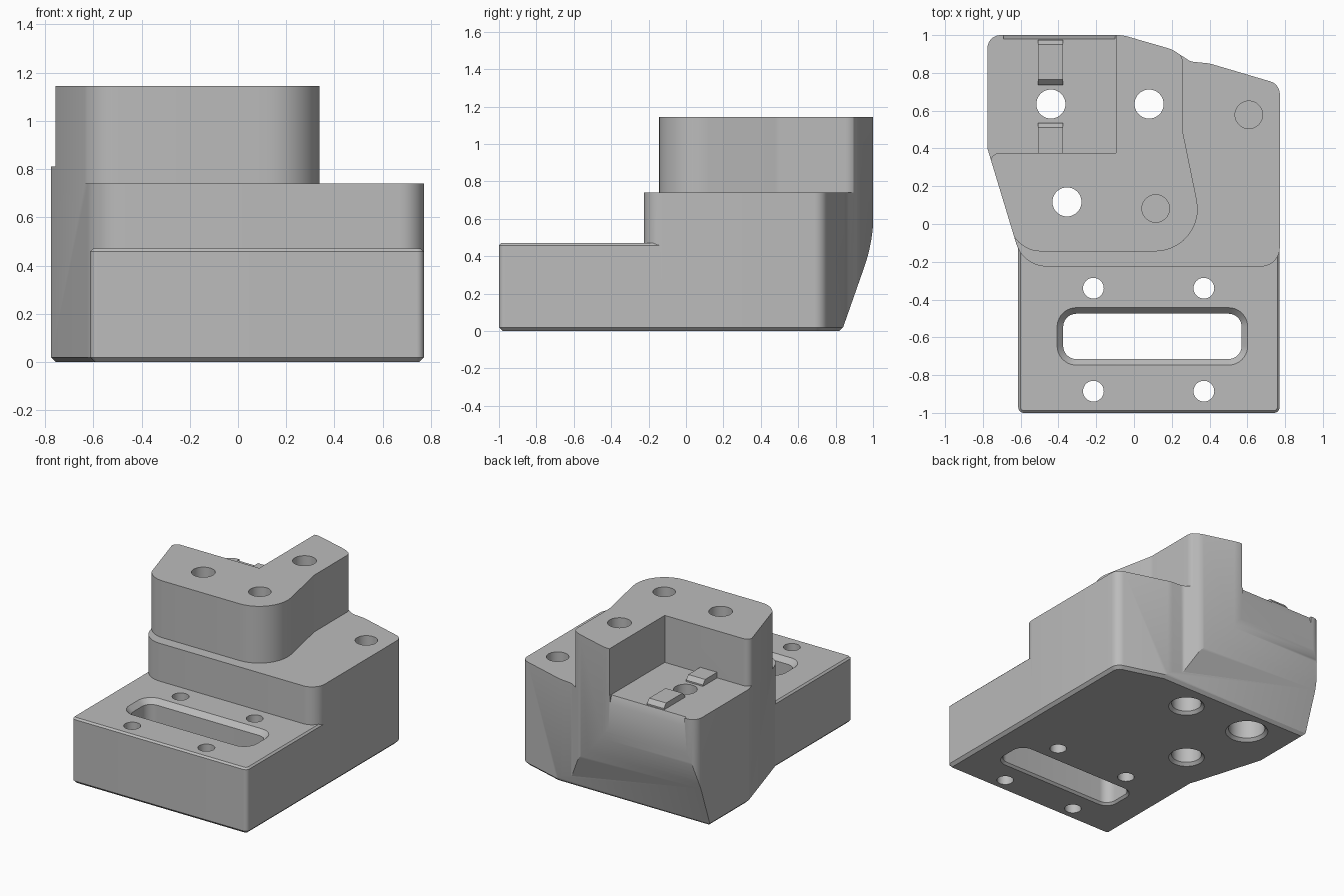
import bpy, bmesh, math
from mathutils import Vector

if "Cube" in bpy.data.objects:
    bpy.data.objects.remove(bpy.data.objects["Cube"])

grey = bpy.data.materials.new("plain_grey")
grey.use_nodes = True
grey.diffuse_color = (0.5, 0.5, 0.5, 1)
grey.node_tree.nodes["Principled BSDF"].inputs["Base Color"].default_value = (0.5, 0.5, 0.5, 1)


def rounded(corners, steps=10):
    """Turn (x, y, radius) corners into a filleted outline."""
    out = []
    for i, (x, y, r) in enumerate(corners):
        p = Vector((x, y))
        if not r:
            out.append(p)
            continue
        a = (Vector(corners[i - 1][:2]) - p).normalized()
        b = (Vector(corners[(i + 1) % len(corners)][:2]) - p).normalized()
        half = a.angle(b) / 2
        centre = p + (a + b).normalized() * (r / math.sin(half))
        start = p + a * (r / math.tan(half)) - centre
        end = p + b * (r / math.tan(half)) - centre
        sweep = start.angle_signed(end)
        for k in range(steps + 1):
            t = -sweep * k / steps
            c, s = math.cos(t), math.sin(t)
            out.append(centre + Vector((start.x * c - start.y * s, start.x * s + start.y * c)))
    return out


def circle(x, y, r, n=40):
    return [Vector((x + r * math.cos(math.tau * i / n), y + r * math.sin(math.tau * i / n))) for i in range(n)]


def box(x0, x1, y0, y1, r=0):
    return rounded([(x0, y0, r), (x1, y0, r), (x1, y1, r), (x0, y1, r)])


def inset(pts, d):
    """Offset a counter-clockwise outline inwards by d."""
    out = []
    for i, p in enumerate(pts):
        e = (p - pts[i - 1]).normalized()
        f = (pts[(i + 1) % len(pts)] - p).normalized()
        n, m = Vector((-e.y, e.x)), Vector((-f.y, f.x))
        out.append(p + (n + m) * (d / (1 + n.dot(m))))
    return out


def prism(name, pts, layers, along_x=False):
    """Stack outlines at (height, inset) layers into a closed solid."""
    area = sum(p.cross(pts[(i + 1) % len(pts)]) for i, p in enumerate(pts))
    if area < 0:
        pts = pts[::-1]
    bm = bmesh.new()
    rings = []
    for h, d in layers:
        ring = inset(pts, d) if d else pts
        rings.append([bm.verts.new((h, p.x, p.y) if along_x else (p.x, p.y, h)) for p in ring])
    n = len(pts)
    for low, high in zip(rings, rings[1:]):
        for i in range(n):
            j = (i + 1) % n
            bm.faces.new((low[i], low[j], high[j], high[i]))
    bm.faces.new(rings[0][::-1])
    bm.faces.new(rings[-1])
    bmesh.ops.recalc_face_normals(bm, faces=bm.faces)
    mesh = bpy.data.meshes.new(name)
    bm.to_mesh(mesh)
    bm.free()
    mesh.materials.append(grey)
    ob = bpy.data.objects.new(name, mesh)
    bpy.context.collection.objects.link(ob)
    return ob


def combine(target, tool, operation):
    mod = target.modifiers.new("combine", "BOOLEAN")
    mod.operation, mod.solver, mod.object = operation, "EXACT", tool
    bpy.context.view_layer.objects.active = target
    bpy.ops.object.modifier_apply(modifier=mod.name)
    bpy.data.objects.remove(tool)


def cut(*args, **kw):
    combine(body, prism(*args, **kw), "DIFFERENCE")


def add(*args, **kw):
    combine(body, prism(*args, **kw), "UNION")


TOP, LEDGE, SHELF, FOOT = 1.145, 0.74, 0.81, 0.47

# Main body, full height, chamfered underneath
outline = rounded([(-0.587, -0.225, 0.17), (0.772, -0.225, 0.1), (0.772, 0.74, 0.07),
                   (0.4, 0.85, 0.2), (0.3, 0.86, 0.06), (0.2, 0.925, 0.15),
                   (-0.06, 1.0, 0.2), (-0.776, 1.0, 0.07), (-0.776, 0.4, 0.03)])
body = prism("machined_block", outline, [(0, 0.02), (0.02, 0), (TOP, 0)])

# Undercut curving up the back
cut("back_undercut", rounded([(0.80, -0.1, 0), (0.82, 0, 0), (0.84, 0.02, 0),
    (1.003, 0.484, 0.9), (1.003, 0.8, 0), (1.3, 0.8, 0), (1.3, -0.1, 0)]),
    [(-1, 0), (1, 0)], along_x=True)

# Ledge around the front and left of the tower
cut("ledge_cutter", rounded([(-0.9, 0.3, 0), (-0.755, 0.3, 0), (-0.617, -0.145, 0.17),
    (0.388, -0.145, 0.225), (0.258, 0.49, 0.15), (0.258, 0.91, 0.08), (-0.03, 1.01, 0),
    (-0.03, 1.2, 0), (1, 1.2, 0), (1, -1.2, 0), (-0.9, -1.2, 0)]),
    [(LEDGE, 0), (1.3, 0)])

# Shelf pocket at the back right
cut("pocket_cutter", rounded([(-1, 0.292, 0), (-0.749, 0.292, 0), (-0.775, 0.375, 0.045),
    (-0.095, 0.375, 0), (-0.095, 1.2, 0), (-1, 1.2, 0)]), [(SHELF, 0), (1.3, 0)])
cut("shelf_edge_cutter", rounded([(0.98, 0.83, 0), (0.98, 0.81, 0), (1.005, 0.74, 0),
    (1.05, 0.74, 0), (1.05, 0.83, 0)]), [(-0.69, 0), (-0.1, 0)], along_x=True)

# Low front foot
add("foot", box(-0.613, 0.771, -1, 0.2, 0.03),
    [(0, 0.02), (0.02, 0), (FOOT - 0.012, 0), (FOOT, 0.012)])

# Locating ribs on the shelf
for profile in ([(0.36, 0.78, 0), (0.36, 0.85, 0), (0.51, 0.85, 0), (0.535, 0.82, 0), (0.535, 0.78, 0)],
                [(0.735, 0.78, 0), (0.735, 0.82, 0), (0.765, 0.85, 0), (0.95, 0.85, 0),
                 (0.975, 0.82, 0), (0.975, 0.78, 0)]):
    add("rib", rounded(profile), [(-0.508, 0), (-0.375, 0)], along_x=True)

# Slot through the foot, flared at both ends
cut("slot", box(-0.375, 0.57, -0.715, -0.475, 0.07),
    [(-0.02, -0.035), (0, -0.015), (0.015, 0), (FOOT - 0.035, 0), (FOOT, -0.032), (FOOT + 0.02, -0.032)])

# Small screw holes in the foot
for x in (-0.215, 0.37):
    for y in (-0.34, -0.885):
        cut("screw_hole", circle(x, y, 0.055), [(-0.1, 0), (0.6, 0)])

# Through holes with flared counterbores underneath
for x, y, r in ((-0.44, 0.635, 0.12), (0.08, 0.635, 0.098), (-0.355, 0.117, 0.098)):
    cut("through_hole", circle(x, y, 0.077), [(-0.1, 0), (1.3, 0)])
    cut("counterbore", circle(x, y, r), [(-0.02, -0.04), (0.02, 0), (0.4, 0)])

# Blind holes
for x, y, top in ((0.608, 0.578, LEDGE), (0.115, 0.082, TOP)):
    cut("blind_hole", circle(x, y, 0.073), [(top - 0.3, 0), (top + 0.1, 0)])

bpy.ops.object.select_all(action="DESELECT")
body.select_set(True)
bpy.context.view_layer.objects.active = body
bpy.ops.object.shade_smooth_by_angle(angle=math.radians(25))
